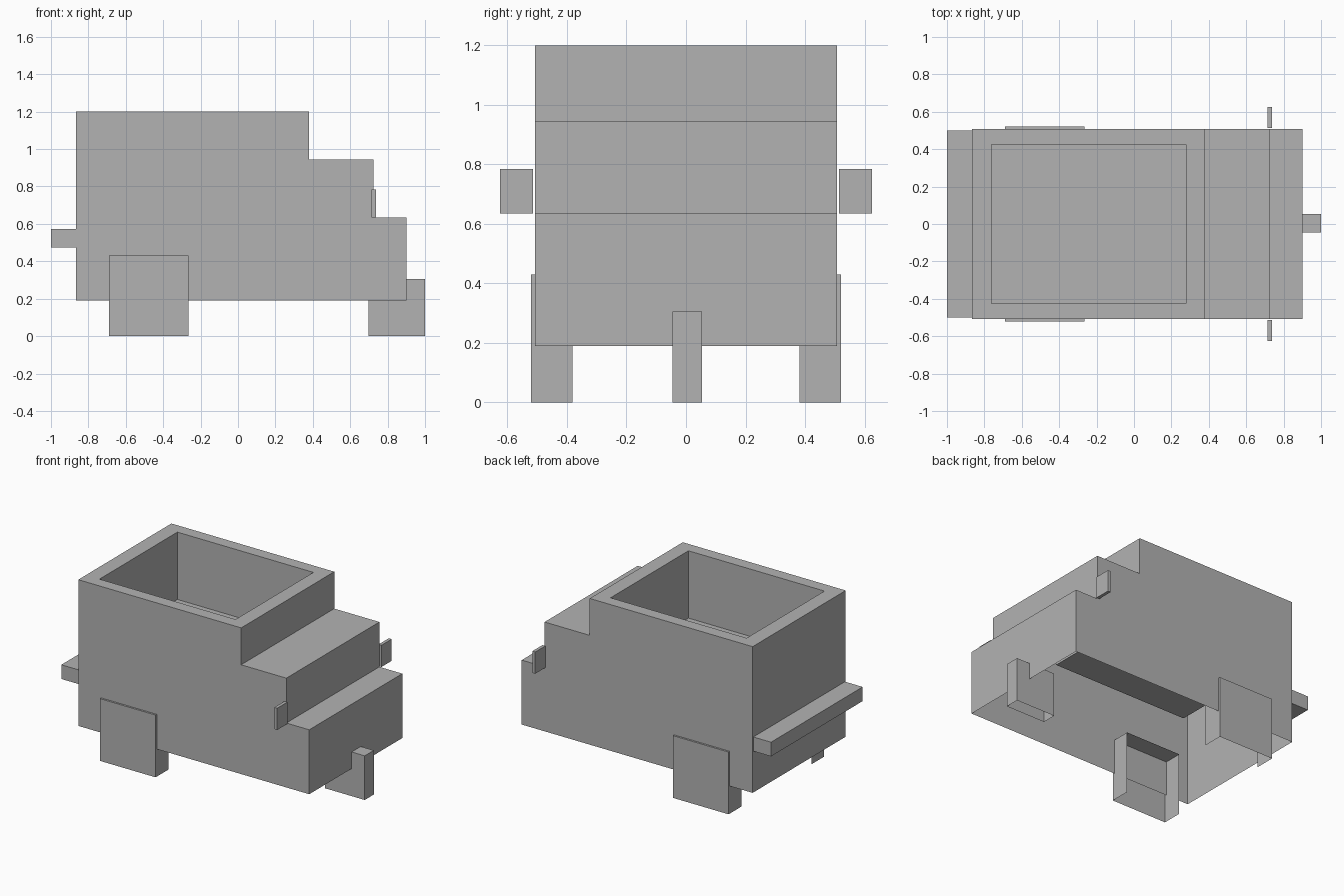
import bpy
import bmesh
from mathutils import Vector

cube = bpy.data.objects.get("Cube")
if cube:
    bpy.data.objects.remove(cube, do_unlink=True)

grey = bpy.data.materials.new("plain_grey")
grey.use_nodes = True
grey.diffuse_color = (0.45, 0.45, 0.45, 1)
grey.node_tree.nodes["Principled BSDF"].inputs["Base Color"].default_value = (0.45, 0.45, 0.45, 1)


def finish(bm, name):
    mesh = bpy.data.meshes.new(name)
    bm.to_mesh(mesh)
    bm.free()
    mesh.materials.append(grey)
    obj = bpy.data.objects.new(name, mesh)
    bpy.context.collection.objects.link(obj)
    return obj


def box(name, low, high, open_sides=()):
    """Box between two corners, without the faces pointing along open_sides."""
    low, high = Vector(low), Vector(high)
    bm = bmesh.new()
    bmesh.ops.create_cube(bm, size=1)
    bm.normal_update()
    gone = [f for f in bm.faces if any(f.normal.dot(Vector(d)) > 0.9 for d in open_sides)]
    bmesh.ops.delete(bm, geom=gone, context="FACES")
    for v in bm.verts:
        v.co = (low + high) / 2 + v.co * (high - low)
    return finish(bm, name)


def inset_to(bm, face, x0, x1, y, z):
    """Inset a face and move the inner copy to a given level rectangle."""
    bmesh.ops.inset_individual(bm, faces=[face], thickness=0.02)
    mid = face.calc_center_median()
    for v in face.verts:
        v.co = (x1 if v.co.x > mid.x else x0, y if v.co.y > mid.y else -y, z)


# Body: stepped side profile made into a shell with an open underside
profile = [(0.9, 0.19), (0.9, 0.635), (0.725, 0.635), (0.725, 0.945),
           (0.38, 0.945), (0.38, 1.2), (-0.865, 1.2), (-0.865, 0.19)]
HALF = 0.508
bm = bmesh.new()
front = [bm.verts.new((x, -HALF, z)) for x, z in profile]
back = [bm.verts.new((x, HALF, z)) for x, z in profile]
bm.faces.new(front)
bm.faces.new(back[::-1])
strip = [bm.faces.new((front[i + 1], front[i], back[i], back[i + 1]))
         for i in range(len(profile) - 1)]
bm.normal_update()

# Open well sunk into the roof
roof = max(strip, key=lambda f: f.calc_center_median().z)
inset_to(bm, roof, -0.761, 0.279, 0.425, 1.2)
inset_to(bm, roof, -0.761, 0.279, 0.425, 0.735)
finish(bm, "body")

# Rear bumper and front wheel
DOWN = (0, 0, -1)
box("rear_bumper", (-1, -0.5, 0.475), (-0.865, 0.5, 0.573))
box("front_wheel", (0.697, -0.045, 0), (1, 0.054, 0.305), [DOWN])

# Paired rear wheels and side mirrors
for side, s in (("left", 1), ("right", -1)):
    ys = sorted((s * 0.382, s * 0.521))
    box(side + "_rear_wheel", (-0.69, ys[0], 0), (-0.265, ys[1], 0.43), [DOWN, (0, -s, 0)])
    ys = sorted((s * 0.514, s * 0.625))
    box(side + "_mirror", (0.715, ys[0], 0.635), (0.737, ys[1], 0.785))
